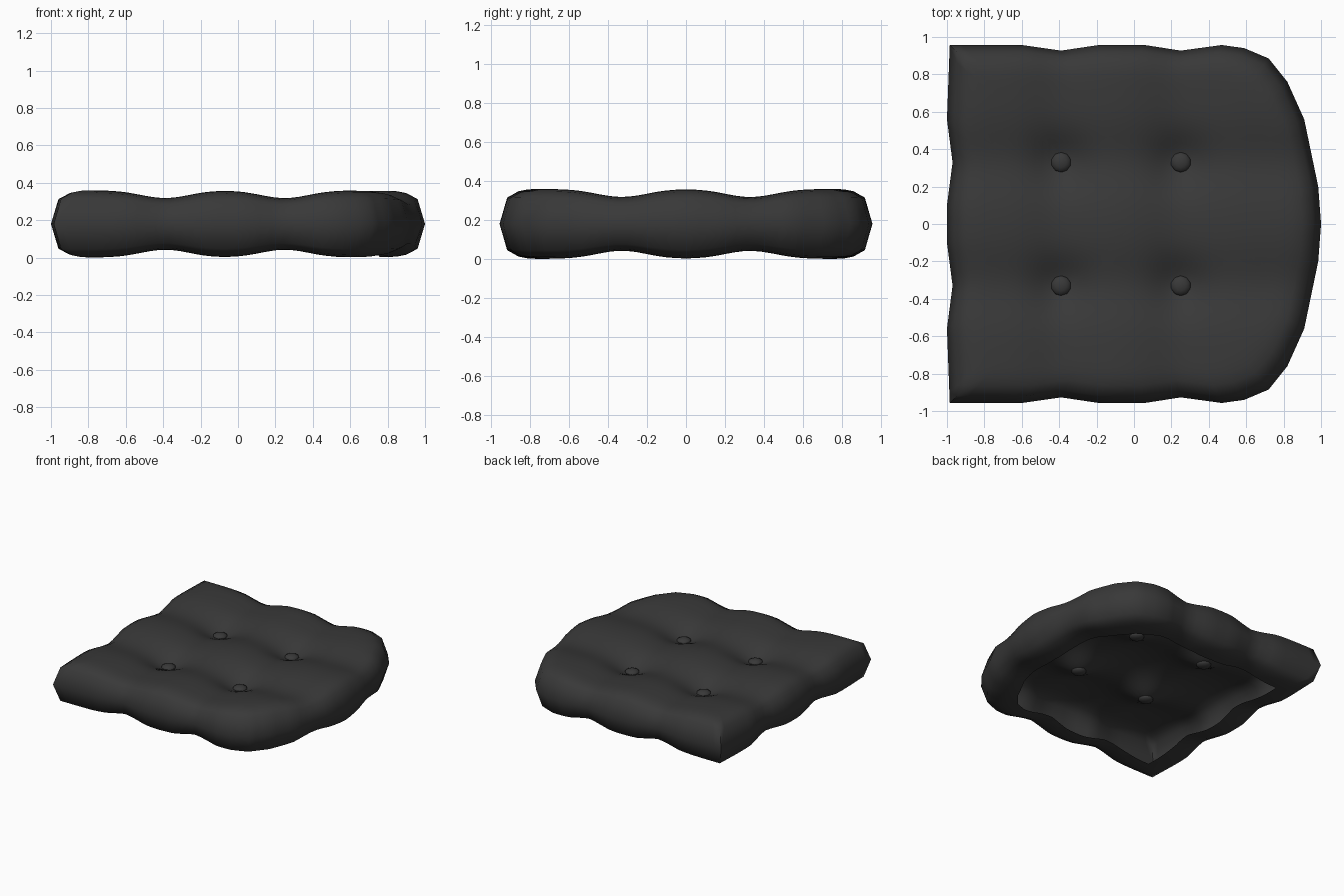
import bpy, bmesh, math

if "Cube" in bpy.data.objects:
    bpy.data.objects.remove(bpy.data.objects["Cube"])

mat = bpy.data.materials.new("dark_fabric")
mat.diffuse_color = (0.04, 0.04, 0.04, 1)
mat.use_nodes = True
mat.node_tree.nodes["Principled BSDF"].inputs["Base Color"].default_value = mat.diffuse_color

TUFT_X, TUFT_Y = (-0.39, 0.25), (-0.33, 0.33)
MID = 0.18


def bump(d, w):
    return math.exp(-(d / w) ** 2)


def half_height(x, y):
    """Half thickness: valleys along the tuft lines, deep pits at the buttons."""
    h = 0.18
    h -= 0.042 * sum(bump(x - c, 0.18) for c in TUFT_X)
    h -= 0.042 * sum(bump(y - c, 0.18) for c in TUFT_Y)
    h -= 0.045 * sum(bump(math.hypot(x - a, y - b), 0.14) for a in TUFT_X for b in TUFT_Y)
    return h


def finish(name, bm, angle):
    bmesh.ops.recalc_face_normals(bm, faces=bm.faces)
    me = bpy.data.meshes.new(name)
    bm.to_mesh(me)
    bm.free()
    ob = bpy.data.objects.new(name, me)
    bpy.context.collection.objects.link(ob)
    me.materials.append(mat)
    bpy.ops.object.select_all(action='DESELECT')
    ob.select_set(True)
    bpy.context.view_layer.objects.active = ob
    bpy.ops.object.shade_smooth_by_angle(angle=math.radians(angle))
    return ob


# Outline: scalloped sides, square left corners, rounded right end
half = [(1, 0), (.985, .2), (.91, .56), (.82, .76), (.72, .885), (.59, .94), (.47, .957),
        (.25, .927), (.05, .958), (-.18, .958), (-.39, .927), (-.6, .957), (-.985, .957),
        (-1, .56), (-.97, .33), (-1, .1)]
corners = half + [(x, -y) for x, y in reversed(half[1:])]
outline = []
for i, (x0, y0) in enumerate(corners):
    x1, y1 = corners[(i + 1) % len(corners)]
    n = max(1, round(math.hypot(x1 - x0, y1 - y0) / 0.06))
    outline += [(x0 + (x1 - x0) * k / n, y0 + (y1 - y0) * k / n) for k in range(n)]

# Cushion shell: open rim underneath, round the edge, over the tufted top
edge = [(.76, 1), (.80, 1), (.85, .985), (.90, .93), (.96, .75)]
rings = [(s, -f) for s, f in edge] + [(1, 0)] + [(s, f) for s, f in reversed(edge)]
rings += [(.76 * (1 - k / 20), 1) for k in range(1, 20)]
bm = bmesh.new()
prev = None
for s, f in rings:
    ring = [bm.verts.new((x * s, y * s, MID + f * half_height(x * s, y * s))) for x, y in outline]
    if prev:
        for i in range(len(ring)):
            j = (i + 1) % len(ring)
            bm.faces.new((prev[i], prev[j], ring[j], ring[i]))
    prev = ring
centre = bm.verts.new((0, 0, MID + half_height(0, 0)))
for i in range(len(prev)):
    bm.faces.new((prev[i], prev[(i + 1) % len(prev)], centre))
bmesh.ops.recalc_face_normals(bm, faces=bm.faces)
finish("cushion", bm, 50)

# Buttons sunk into the pits
for n, (bx, by) in enumerate((a, b) for a in TUFT_X for b in TUFT_Y):
    bm = bmesh.new()
    bmesh.ops.create_uvsphere(bm, u_segments=10, v_segments=6, radius=1)
    for v in bm.verts:
        v.co = (bx + v.co.x * 0.055, by + v.co.y * 0.055,
                MID + half_height(bx, by) + 0.008 + v.co.z * 0.026)
    finish(f"button_{n + 1}", bm, 60)
